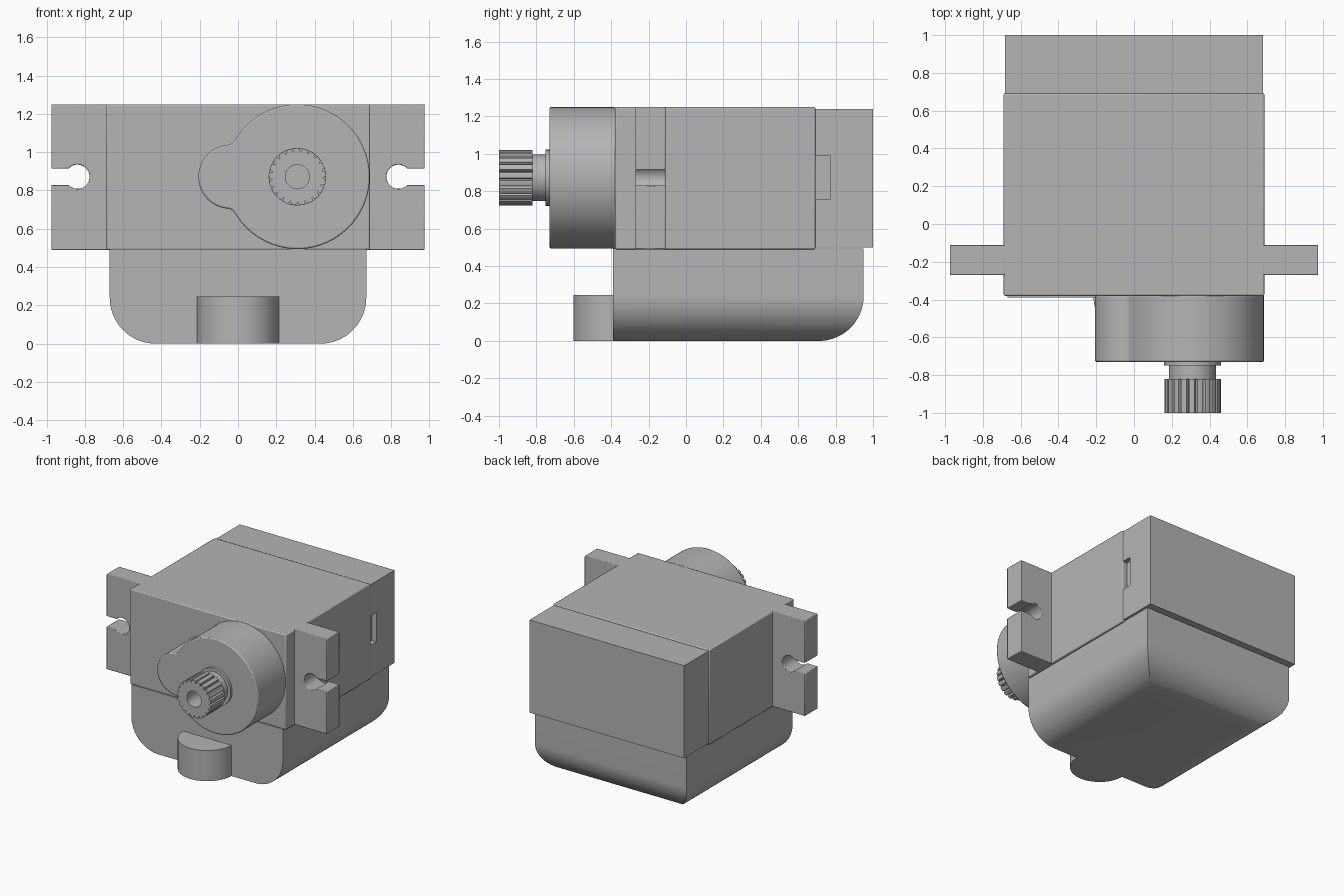
import bpy, bmesh
from math import sin, cos, pi, radians, atan2, sqrt
from mathutils import Vector

cube = bpy.data.objects.get("Cube")
if cube:
    bpy.data.objects.remove(cube, do_unlink=True)

GREY = (0.46, 0.46, 0.46, 1)
plastic = bpy.data.materials.new("grey_plastic")
plastic.use_nodes = True
plastic.diffuse_color = GREY
plastic.node_tree.nodes["Principled BSDF"].inputs["Base Color"].default_value = GREY


def arc(cx, cy, r, start, end, n):
    """Points along an arc, angles in radians."""
    steps = [start + (end - start) * i / n for i in range(n + 1)]
    return [(cx + r * cos(t), cy + r * sin(t)) for t in steps]


def circle(cx, cy, r, n=64):
    return arc(cx, cy, r, 0, 2 * pi, n)[:-1]


def rect(x0, x1, y0, y1):
    return [(x0, y0), (x1, y0), (x1, y1), (x0, y1)]


def prism(name, outline, axis, low, high, bevel=0):
    """Extrude a closed outline along one axis."""
    place = {"x": lambda u, v: (low, u, v),
             "y": lambda u, v: (u, low, v),
             "z": lambda u, v: (u, v, low)}[axis]
    bm = bmesh.new()
    face = bm.faces.new([bm.verts.new(place(u, v)) for u, v in outline])
    moved = bmesh.ops.extrude_face_region(bm, geom=[face])["geom"]
    shift = Vector([(high - low) * (axis == a) for a in "xyz"])
    bmesh.ops.translate(bm, vec=shift, verts=[g for g in moved if isinstance(g, bmesh.types.BMVert)])
    bmesh.ops.recalc_face_normals(bm, faces=bm.faces)
    mesh = bpy.data.meshes.new(name)
    bm.to_mesh(mesh)
    bm.free()
    mesh.materials.append(plastic)
    obj = bpy.data.objects.new(name, mesh)
    bpy.context.collection.objects.link(obj)
    if bevel:
        mod = obj.modifiers.new("edge_round", "BEVEL")
        mod.width, mod.segments, mod.limit_method = bevel, 2, "ANGLE"
        mod.angle_limit = radians(40)
    return obj


def activate(obj):
    bpy.ops.object.select_all(action="DESELECT")
    obj.select_set(True)
    bpy.context.view_layer.objects.active = obj


def carve(obj, tool, operation="DIFFERENCE"):
    """Apply a boolean and discard the tool object."""
    mod = obj.modifiers.new("carve", "BOOLEAN")
    mod.object, mod.operation, mod.solver = tool, operation, "EXACT"
    activate(obj)
    bpy.ops.object.modifier_apply(modifier=mod.name)
    bpy.data.objects.remove(tool, do_unlink=True)


HALF = 0.69               # half width of the case
BOTTOM, TOP = 0.49, 1.25  # case heights
MID = 0.872               # height of shaft and mounting holes
SHAFT = 0.31              # shaft position in x

# Main case
case = prism("main_case", rect(-HALF, HALF, BOTTOM, TOP), "y", -0.38, 0.692, 0.008)

# Rear cover with a latch recess on one side
cover = prism("rear_cover", rect(-0.684, 0.684, 0.5, 1.24), "y", 0.69, 1.0)
carve(cover, prism("latch_cutter", rect(0.645, 0.75, 0.755, 0.99), "y", 0.6, 0.77))

# Mounting ears with keyhole slots open at the outer end
hole_x, hole_r, slot = 0.838, 0.063, 0.042
mouth = atan2(slot, sqrt(hole_r ** 2 - slot ** 2))
for side, label in ((1, "left"), (-1, "right")):
    keyhole = arc(hole_x, MID, hole_r, mouth, 2 * pi - mouth, 32)
    outline = [(0.975, TOP), (0.975, MID + slot)] + keyhole
    outline += [(0.975, MID - slot), (0.975, BOTTOM), (HALF - 0.01, BOTTOM), (HALF - 0.01, TOP)]
    prism(label + "_mounting_ear", [(side * x, z) for x, z in outline], "y", -0.27, -0.11, 0.005)

# Gear housing: large and small round lobes joined by fillets
big_r, small_r, fillet, gap = 0.378, 0.167, 0.05, 0.35
reach = (gap ** 2 + (big_r + fillet) ** 2 - (small_r + fillet) ** 2) / (2 * gap)
rise = sqrt((big_r + fillet) ** 2 - reach ** 2)
to_big = atan2(-rise, reach)
to_small = atan2(-rise, reach - gap)
big_angle = pi + to_big
small_angle = pi + to_small
upper = arc(SHAFT, MID, big_r, 0, big_angle, 40)
upper += arc(SHAFT - reach, MID + rise, fillet, to_big, to_small, 10)[1:]
upper += arc(SHAFT - gap, MID, small_r, small_angle, pi, 20)[1:]
lower = [(x, 2 * MID - z) for x, z in reversed(upper[1:-1])]
prism("gear_housing", upper + lower, "y", -0.73, -0.375, 0.008)

# Output shaft: collar, neck and toothed spline with a screw hole
prism("shaft_collar", circle(SHAFT, MID, 0.15), "y", -0.75, -0.725)
prism("shaft_neck", circle(SHAFT, MID, 0.125), "y", -0.83, -0.72)
teeth = 21
spline_outline = []
for i in range(teeth):
    for part, r in ((0, 0.148), (0.33, 0.15), (0.66, 0.148), (0.83, 0.13)):
        t = 2 * pi * (i + part) / teeth
        spline_outline.append((SHAFT + r * cos(t), MID + r * sin(t)))
spline = prism("shaft_spline", spline_outline, "y", -1.0, -0.82)
carve(spline, prism("screw_cutter", circle(SHAFT, MID, 0.063, 48), "y", -1.1, -0.835))

# Lower shell: front and side profiles intersected, giving mitred round corners
corner = 0.24
right_arc = arc(0.67 - corner, corner, corner, 0, -pi / 2, 20)
front_profile = [(0.67, 0.495)] + right_arc
front_profile += [(-x, z) for x, z in reversed(front_profile)]
shell = prism("lower_shell", front_profile, "y", -0.39, 0.95)
side_profile = [(-0.6, -0.2), (-0.6, 0.6), (0.95, 0.6)]
side_profile += arc(0.95 - corner, corner, corner, 0, -pi / 2, 20)
side_profile += [(0.6, 0), (-0.6, 0)]
side_profile.pop(0)
carve(shell, prism("side_tool", side_profile, "x", -1, 1), "INTERSECT")

# Half-round tab at the front of the lower shell
prism("front_tab", arc(0, -0.388, 0.214, pi, 2 * pi, 40), "z", 0, 0.245)

# Smooth curved walls, keep hard edges
for obj in [o for o in bpy.context.collection.objects if o.type == "MESH" and plastic.name in o.data.materials]:
    activate(obj)
    bpy.ops.object.shade_smooth_by_angle(angle=radians(30))
